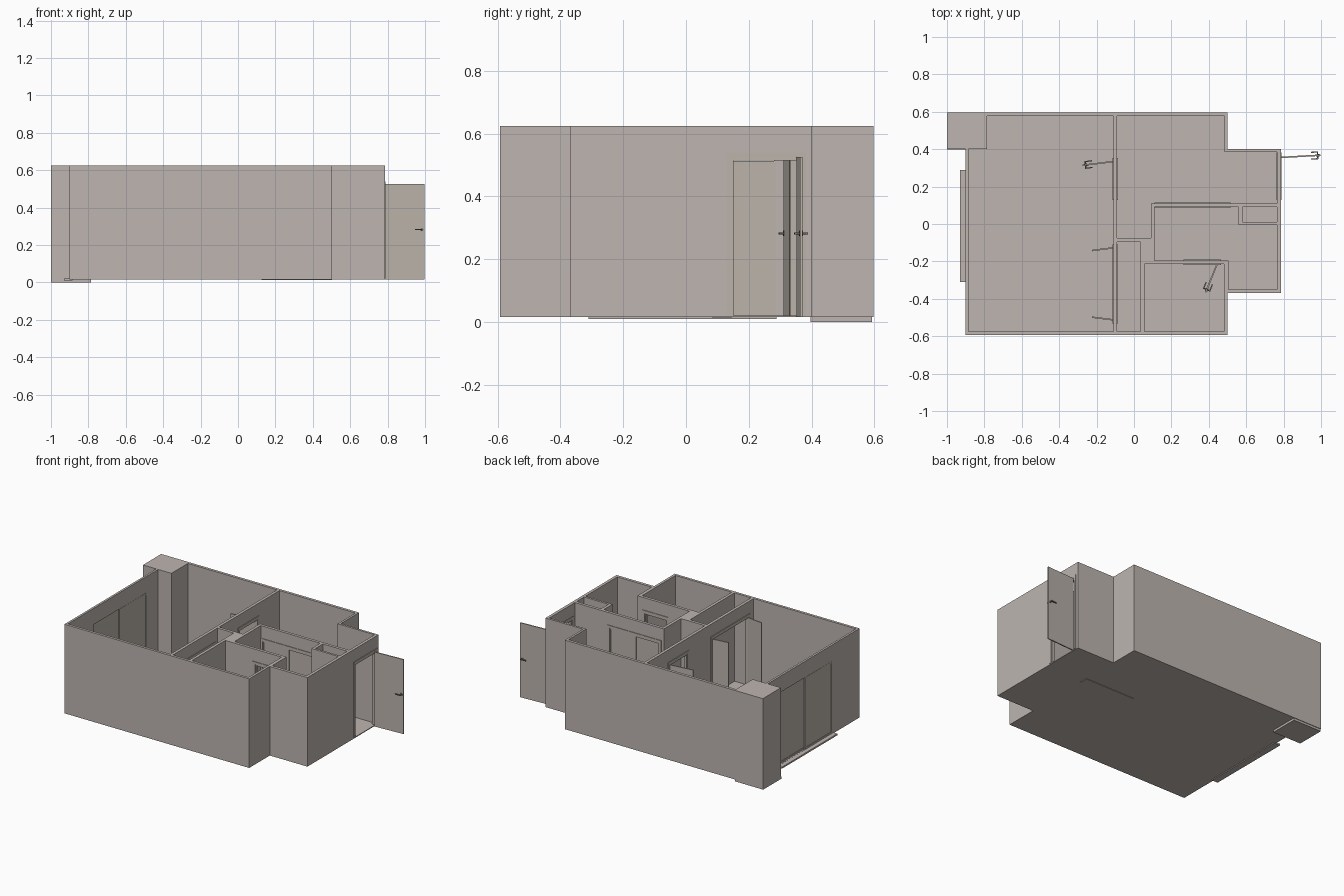
import bpy, bmesh, math
from mathutils import Matrix, Vector

if "Cube" in bpy.data.objects:
    bpy.data.objects.remove(bpy.data.objects["Cube"])


def material(name, rgb):
    m = bpy.data.materials.new(name)
    m.diffuse_color = (*rgb, 1)
    m.use_nodes = True
    m.node_tree.nodes["Principled BSDF"].inputs["Base Color"].default_value = m.diffuse_color
    return m


PLASTER = material("warm grey plaster", (0.51, 0.46, 0.435))
DOOR = material("warm grey door", (0.50, 0.455, 0.41))
METAL = material("dark grey metal", (0.20, 0.19, 0.18))
BASE, FLOOR, TOP = 0.015, 0.02, 0.625
HEAD = 0.52


def prism(bm, pts, z0, z1):
    lo = [bm.verts.new((x, y, z0)) for x, y in pts]
    face = bm.faces.new(lo)
    ext = bmesh.ops.extrude_face_region(bm, geom=[face])
    for v in ext["geom"]:
        if isinstance(v, bmesh.types.BMVert):
            v.co.z = z1


def box(bm, x0, x1, y0, y1, z0, z1):
    prism(bm, [(x0, y0), (x1, y0), (x1, y1), (x0, y1)], z0, z1)


def finish(bm, name, mat):
    bmesh.ops.recalc_face_normals(bm, faces=bm.faces)
    me = bpy.data.meshes.new(name)
    bm.to_mesh(me)
    bm.free()
    me.materials.append(mat)
    ob = bpy.data.objects.new(name, me)
    bpy.context.collection.objects.link(ob)
    return ob


def boxes(name, mat, *dims):
    bm = bmesh.new()
    for d in dims:
        box(bm, *d)
    return finish(bm, name, mat)


def cut(ob, cutter):
    cutter.hide_render = True
    cutter.hide_viewport = True
    cutter.display_type = 'WIRE'
    mod = ob.modifiers.new("cut", 'BOOLEAN')
    mod.operation = 'DIFFERENCE'
    mod.solver = 'EXACT'
    mod.object = cutter


# outer block of the apartment, including the corner pillar
bm = bmesh.new()
prism(bm, [(-0.9, -0.593), (0.5, -0.593), (0.5, -0.37), (0.785, -0.37), (0.785, 0.4),
           (0.5, 0.4), (0.5, 0.597), (-1, 0.597), (-1, 0.4), (-0.9, 0.4)], BASE, TOP)
walls = finish(bm, "walls_and_floor", PLASTER)

# hollow rooms
rooms = [
    [(-0.885, -0.575), (-0.11, -0.575), (-0.11, 0.578), (-0.785, 0.578),
     (-0.785, 0.4), (-0.885, 0.4)],
    [(-0.09, -0.075), (0.09, -0.075), (0.09, 0.11), (0.765, 0.11), (0.765, 0.385),
     (0.485, 0.385), (0.485, 0.578), (-0.09, 0.578)],
    [(0.11, -0.195), (0.505, -0.195), (0.505, -0.35), (0.765, -0.35),
     (0.765, -0.005), (0.56, -0.005), (0.56, 0.09), (0.11, 0.09)],
    [(0.58, 0.01), (0.765, 0.01), (0.765, 0.09), (0.58, 0.09)],
    [(-0.09, -0.575), (0.035, -0.575), (0.035, -0.095), (-0.09, -0.095)],
    [(0.055, -0.575), (0.482, -0.575), (0.482, -0.215), (0.055, -0.215)],
]
bm = bmesh.new()
for r in rooms:
    prism(bm, r, FLOOR, 0.7)
cut(walls, finish(bm, "room_cutter", PLASTER))

# openings: name, direction the wall runs, wall limits, opening limits
openings = [
    ("entry", 'y', (0.765, 0.785), (0.145, 0.367)),
    ("living_door", 'y', (-0.11, -0.09), (0.145, 0.338)),
    ("closet", 'y', (-0.11, -0.09), (-0.515, -0.125)),
    ("window", 'y', (-0.9, -0.885), (-0.305, 0.287)),
    ("bath_door", 'x', (-0.215, -0.195), (0.28, 0.45)),
    ("sliding_door", 'x', (0.09, 0.11), (0.125, 0.5)),
]


def span(run, wall, along, z):
    return (*wall, *along, *z) if run == 'y' else (*along, *wall, *z)


cut(walls, boxes("opening_cutter", PLASTER, *[
    span(run, (w[0] - 0.005, w[1] + 0.005), a, (FLOOR + 0.001, HEAD))
    for _, run, w, a in openings]))


def frame(name, run, wall, a, z0, z1, t, mat=DOOR):
    boxes(name, mat,
          span(run, wall, (a[0], a[0] + t), (z0, z1)),
          span(run, wall, (a[1] - t, a[1]), (z0, z1)),
          span(run, wall, (a[0] + t, a[1] - t), (z1 - t, z1)))


# jamb linings, and face trims on both sides of each wall
for name, run, w, a in openings:
    frame(name + "_lining", run, w, a, FLOOR, HEAD, 0.006)
    for i, (p, q) in enumerate([(w[0] - 0.004, w[0]), (w[1], w[1] + 0.004)]):
        if name != "window":
            frame(f"{name}_trim_{i}", run, (p, q), (a[0] - 0.016, a[1] + 0.016),
                  FLOOR, HEAD + 0.02, 0.018)


def sliding_panels(name, run, w, a):
    # two overlapping framed panels on neighbouring tracks
    mid, c, t = sum(a) / 2, sum(w) / 2, 0.012
    tracks = [((a[0] + 0.006, mid + 0.008), c - 0.004),
              ((mid - 0.008, a[1] - 0.006), c + 0.004)]
    for i, (s, k) in enumerate(tracks):
        frame(f"{name}_panel_frame_{i}", run, (k - 0.0035, k + 0.0035), s, FLOOR, HEAD - 0.007, t)
        boxes(f"{name}_pane_{i}", DOOR,
              span(run, (k - 0.001, k + 0.001), (s[0] + t, s[1] - t), (FLOOR, HEAD - 0.019)),
              span(run, (k - 0.0035, k + 0.0035), (s[0] + t, s[1] - t), (FLOOR, FLOOR + t)))


for o in (openings[3], openings[5]):
    sliding_panels(*o)


def swing_door(name, hinge, tip, handle=True, z0=FLOOR, z1=HEAD):
    # leaf runs from hinge to tip; lever handles sit on both faces
    d = Vector(tip) - Vector(hinge)
    length = d.length
    place = Matrix.Translation((*hinge, 0)) @ Matrix.Rotation(math.atan2(d.y, d.x), 4, 'Z')
    boxes(name, DOOR, (0, length, -0.004, 0.004, z0, z1)).matrix_world = place
    if not handle:
        return
    bm = bmesh.new()
    x, z = length - 0.016, 0.282
    for r, depth in ((0.009, 0.012), (0.0035, 0.036)):
        bmesh.ops.create_cone(bm, cap_ends=True, segments=16, radius1=r, radius2=r, depth=depth,
                              matrix=Matrix.Translation((x, 0, z)) @ Matrix.Rotation(math.pi / 2, 4, 'X'))
    for s in (-1, 1):
        box(bm, x - 0.036, x + 0.004, s * 0.018 - 0.003, s * 0.018 + 0.003, z - 0.003, z + 0.003)
    finish(bm, name + "_handle", METAL).matrix_world = place


swing_door("entry_door", (0.787, 0.356), (0.998, 0.368), z0=BASE, z1=0.525)
swing_door("living_room_door", (-0.108, 0.334), (-0.275, 0.314))
swing_door("bath_room_door", (0.445, -0.213), (0.383, -0.365))
swing_door("closet_door_upper", (-0.108, -0.127), (-0.225, -0.142), False)
swing_door("closet_door_lower", (-0.108, -0.513), (-0.225, -0.498), False)

# pieces below the floor: pillar foot, window sill and sliding track
boxes("pillar_foot", PLASTER, (-1, -0.785, 0.397, 0.593, 0, BASE))
boxes("window_sill", PLASTER, (-0.93, -0.885, -0.31, 0.288, 0.009, FLOOR))
boxes("sliding_track", PLASTER, (0.125, 0.503, 0.085, 0.145, 0.012, BASE + 0.001))
